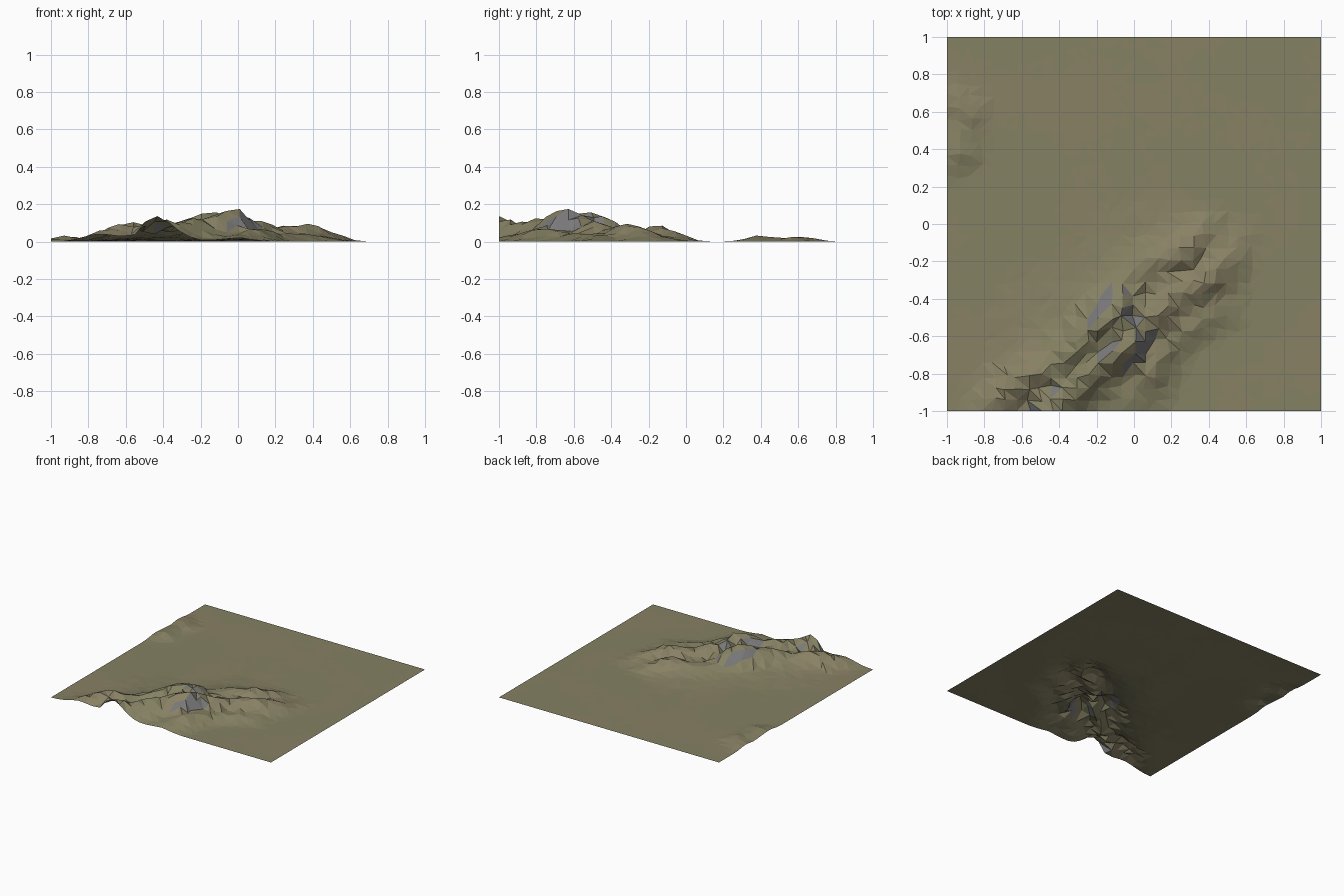
import bpy, bmesh, math, random
from mathutils import Vector, noise

if "Cube" in bpy.data.objects:
    bpy.data.objects.remove(bpy.data.objects["Cube"])

random.seed(4)
N = 32  # cells per side

# Crest lines of the hills: (x, y, height)
RIDGES = [
    [(-.80, -1, .03), (-.60, -.85, .112), (-.45, -.75, .08), (-.30, -.66, .11),
     (-.16, -.52, .17), (-.08, -.42, .135)],
    [(-.44, -1, .145), (-.33, -.90, .10), (-.18, -.76, .13), (-.03, -.65, .19),
     (.06, -.53, .125), (.22, -.40, .085), (.40, -.30, .10), (.48, -.20, .06), (.53, -.10, .02)],
    [(-.05, -.30, .055), (.13, -.21, .06), (.25, -.15, .10), (.36, -.06, .05)],
    [(.00, -.95, .03), (.10, -.78, .08), (.18, -.62, .055), (.45, -.45, .035)],
    [(-1, .36, .02), (-.92, .38, .035), (-.93, .48, .02), (-.88, .58, .028), (-.97, .66, .02)],
]
WIDTHS = [.105, .10, .10, .09, .08]
# Wide low skirts under the hills: (x, y, height, radius)
SKIRTS = [(-.35, -.6, .028, .28), (.1, -.2, .022, .25), (-.05, -.8, .025, .2)]


def ridge_height(p, ridge, width):
    best = 0
    for a, b in zip(ridge, ridge[1:]):
        a2, b2 = Vector(a[:2]), Vector(b[:2])
        d = b2 - a2
        t = max(0, min(1, (p - a2).dot(d) / d.length_squared))
        dist = (p - a2 - d * t).length
        best = max(best, (a[2] + (b[2] - a[2]) * t) * math.exp(-(dist / width) ** 2))
    return best


def height(x, y):
    # Wander the sample point a little so slopes look eroded
    p = Vector((x, y))
    q = p + Vector((noise.noise((x * 6, y * 6, 1)), noise.noise((x * 6, y * 6, 7)))) * .025
    h = max(ridge_height(q, r, w) for r, w in zip(RIDGES, WIDTHS))
    s = sum(k * math.exp(-((x - cx) ** 2 + (y - cy) ** 2) / r ** 2) for cx, cy, k, r in SKIRTS)
    h = max(h, .6 * h + s)
    rough = noise.noise((x * 9, y * 9, 3))
    return max(0, h * (1 + .12 * rough) + .003 * rough - .002)


def material(name, rgb):
    m = bpy.data.materials.new(name)
    m.diffuse_color = (*rgb, 1)
    m.use_nodes = True
    m.node_tree.nodes["Principled BSDF"].inputs["Base Color"].default_value = m.diffuse_color
    return m


# Ground sheet: jittered grid with mixed diagonals
bm = bmesh.new()
step = 2 / N
rows = []
for j in range(N + 1):
    row = []
    for i in range(N + 1):
        x, y = -1 + i * step, -1 + j * step
        if 0 < i < N:
            x += random.uniform(-.2, .2) * step
        if 0 < j < N:
            y += random.uniform(-.2, .2) * step
        row.append(bm.verts.new((x, y, height(x, y))))
    rows.append(row)
for j in range(N):
    for i in range(N):
        a, b, c, d = rows[j][i], rows[j][i + 1], rows[j + 1][i + 1], rows[j + 1][i]
        tris = ((a, b, c), (a, c, d)) if random.random() < .5 else ((a, b, d), (b, c, d))
        for t in tris:
            bm.faces.new(t)

# Grass, dry earth and bare rock by slope and noise
bm.normal_update()
for f in bm.faces:
    c = f.calc_center_median()
    if f.normal.z < .70:
        f.material_index = 2
    elif noise.noise((c.x * 2.2, c.y * 2.2, 5)) + random.uniform(-.15, .15) > .1:
        f.material_index = 1

mesh = bpy.data.meshes.new("terrain")
bm.to_mesh(mesh)
bm.free()
mesh.materials.append(material("grass", (.235, .22, .125)))
mesh.materials.append(material("dry_earth", (.25, .22, .13)))
mesh.materials.append(material("rock", (.2, .195, .2)))
bpy.context.collection.objects.link(bpy.data.objects.new("terrain", mesh))
